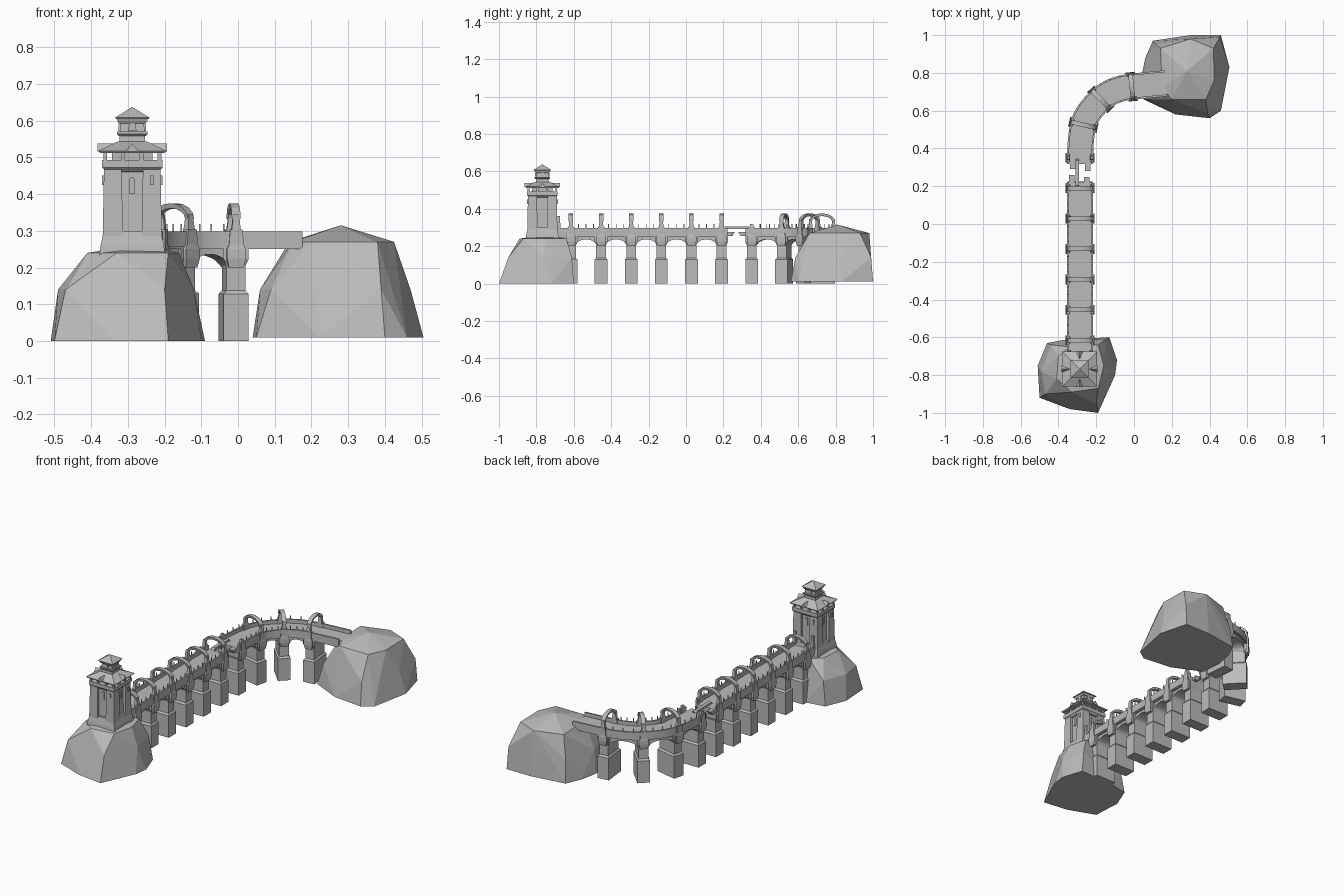
import bpy, bmesh, math
from mathutils import Vector, Matrix

cube = bpy.data.objects.get("Cube")
if cube:
    bpy.data.objects.remove(cube, do_unlink=True)

stone = bpy.data.materials.new("grey stone")
stone.use_nodes = True
grey = (0.5, 0.5, 0.5, 1)
stone.diffuse_color = grey
stone.node_tree.nodes["Principled BSDF"].inputs["Base Color"].default_value = grey


def finish(name, bm):
    bmesh.ops.recalc_face_normals(bm, faces=bm.faces[:])
    mesh = bpy.data.meshes.new(name)
    bm.to_mesh(mesh)
    bm.free()
    mesh.materials.append(stone)
    obj = bpy.data.objects.new(name, mesh)
    bpy.context.collection.objects.link(obj)
    return obj


def skin(bm, rings):
    """Joins matching rings of points into a closed solid."""
    loops = [[bm.verts.new(p) for p in ring] for ring in rings]
    count = len(loops[0])
    for low, high in zip(loops, loops[1:]):
        for i in range(count):
            j = (i + 1) % count
            bm.faces.new((low[i], low[j], high[j], high[i]))
    bm.faces.new(loops[0][::-1])
    bm.faces.new(loops[-1])


def block(bm, place, levels, dx=0, dy=0):
    """Stacked rectangles, each (height, half x, half y), in a local frame."""
    corners = ((-1, -1), (1, -1), (1, 1), (-1, 1))
    skin(bm, [[place @ Vector((dx + sx * hx, dy + sy * hy, z)) for sx, sy in corners]
              for z, hx, hy in levels])


def rock(name, rings, peak):
    bm = bmesh.new()
    for z, outline in rings:
        for x, y in outline:
            bm.verts.new((x, y, z))
    bm.verts.new(peak)
    bmesh.ops.convex_hull(bm, input=bm.verts[:])
    loose = [v for v in bm.verts if not v.link_faces]
    bmesh.ops.delete(bm, geom=loose, context="VERTS")
    bmesh.ops.dissolve_limit(bm, angle_limit=0.06, verts=bm.verts[:], edges=bm.edges[:])
    finish(name, bm)


# Rocks at both ends
rock("tower_rock", [
    (0, [(-.51, -.75), (-.5, -.92), (-.34, -.98), (-.19, -1), (-.1, -.8),
         (-.09, -.72), (-.13, -.6), (-.35, -.61), (-.46, -.63)]),
    (.14, [(-.49, -.78), (-.47, -.9), (-.2, -.95), (-.12, -.76), (-.15, -.61), (-.44, -.64)]),
    (.24, [(-.41, -.82), (-.4, -.7), (-.34, -.65), (-.19, -.64), (-.16, -.75),
           (-.19, -.87), (-.33, -.89)])], (-.28, -.76, .262))
rock("far_rock", [
    (.01, [(.04, .78), (.05, .66), (.22, .58), (.4, .56), (.46, .6), (.505, .83),
           (.46, 1), (.3, 1), (.1, .97), (.06, .88)]),
    (.14, [(.06, .76), (.09, .66), (.39, .585), (.47, .82), (.455, .99), (.11, .955)]),
    (.27, [(.15, .72), (.2, .66), (.38, .66), (.425, .76), (.42, .93), (.3, .98), (.14, .93)])],
    (.28, .81, .315))

# Tower
TOWER = Matrix.Translation((-.288, -.768, 0))
SIDES = [TOWER @ Matrix.Rotation(k * math.pi / 2, 4, "Z") for k in range(4)]


def tower_part(name, levels):
    bm = bmesh.new()
    block(bm, TOWER, [(z, h, h) for z, h in levels])
    finish(name, bm)


tower_part("tower_core", [(.22, .078), (.27, .072), (.3, .066), (.48, .062)])
tower_part("tower_plinth", [(.23, .09), (.262, .086), (.3, .077), (.3, .05)])
tower_part("gallery_floor", [(.46, .07), (.472, .082), (.493, .082)])
tower_part("gallery_core", [(.49, .055), (.52, .055)])
tower_part("gallery_roof", [(.512, .088), (.518, .092), (.543, .04)])
tower_part("lantern_base", [(.535, .036), (.56, .034)])
tower_part("lantern_sill", [(.558, .036), (.564, .042), (.57, .042), (.57, .034)])
tower_part("lantern_room", [(.565, .034), (.605, .031)])
tower_part("lantern_band", [(.592, .036), (.6, .041), (.606, .041)])
tower_part("lantern_roof", [(.604, .044), (.608, .047), (.637, .001)])

bm = bmesh.new()
for side in SIDES:
    block(bm, side, [(.26, .028, .028), (.47, .024, .024)], .053, .053)
finish("tower_corner_piers", bm)
bm = bmesh.new()
for side in SIDES:
    for across in (-.074, -.025, .025):
        block(bm, side, [(.49, .005, .005), (.516, .005, .005)], across, -.074)
finish("gallery_posts", bm)
bm = bmesh.new()
for side in SIDES:
    gable = [(-.018, .516), (.018, .516), (0, .538)]
    skin(bm, [[side @ Vector((x, y, z)) for x, z in gable] for y in (-.095, -.05)])
finish("gallery_dormers", bm)
bm = bmesh.new()
for side in SIDES:
    block(bm, side, [(.572, .012, .004), (.592, .008, .004)], 0, -.034)
    block(bm, side, [(.4, .008, .005), (.44, .008, .005), (.447, .002, .005)], 0, -.064)
    block(bm, side, [(.425, .005, .005), (.45, .005, .005)], .053, -.078)
finish("tower_windows", bm)

# Bridge route: x, y and heading in degrees at each pier
LINE = -.285
route = [(LINE, -.615 + .161 * i, 90) for i in range(7)]
route += [(-.268, .525, 77), (-.176, .66, 44), (-.012, .727, 6), (.17, .745, 5)]
PIERS = len(route) - 1
BROKEN = 5


def along(bay, t):
    """Point and leftward direction on the centre line of a bay."""
    (x0, y0, a0), (x1, y1, a1) = route[bay], route[bay + 1]
    p, q = Vector((x0, y0, 0)), Vector((x1, y1, 0))
    size = (q - p).length
    u, v = (Vector((math.cos(math.radians(a)), math.sin(math.radians(a)), 0)) * size
            for a in (a0, a1))
    point = (p * (2 * t**3 - 3 * t**2 + 1) + u * (t**3 - 2 * t**2 + t)
             + q * (3 * t**2 - 2 * t**3) + v * (t**3 - t**2))
    angle = math.radians(a0 + (a1 - a0) * t)
    return point, Vector((-math.sin(angle), math.cos(angle), 0))


def strip(bm, bay, t0, t1, offset, half, low, high, steps):
    rings = []
    for i in range(steps + 1):
        t = t0 + (t1 - t0) * i / steps
        p, left = along(bay, t)
        up = Vector((0, 0, 1))
        rings.append([p + left * (offset + s * half) + up * z
                      for s, z in ((-1, low(t)), (1, low(t)), (1, high), (-1, high))])
    skin(bm, rings)


def arch(t):
    """Underside height: a flat-crowned arch between pier faces."""
    u = min(1, abs(2 * t - 1) / .7)
    return .2 + .036 * math.sqrt(1 - u * u)


def frame(index):
    x, y, a = route[index]
    return Matrix.Translation((x, y, 0)) @ Matrix.Rotation(math.radians(a), 4, "Z")


# Deck, parapets, arches and rail posts bay by bay
decks, walls, arches, rails = (bmesh.new() for _ in range(4))
for bay in range(PIERS):
    spans = [(0, .2), (.8, 1)] if bay == BROKEN else [(0, 1)]
    last = bay == PIERS - 1
    for t0, t1 in spans:
        steps = 12 if len(spans) == 1 else 3
        strip(decks, bay, t0, t1, 0, .066, lambda t: .25, .276, steps)
        for side in (-1, 1):
            strip(walls, bay, t0, t1, side * .064, .005, lambda t: .256, .298, steps)
        if not last:
            strip(arches, bay, t0, t1, 0, .055, arch, .256, steps * 2)
    for t in (.25, .5, .75):
        if bay == BROKEN or last:
            continue
        p, left = along(bay, t)
        for side in (-1, 1):
            block(rails, Matrix.Translation(p + left * side * .064),
                  [(.29, .002, .002), (.318, .002, .002)])
approach = Matrix.Translation((LINE, -.66, 0))
block(decks, approach, [(.24, .066, .05), (.276, .066, .05)])
for side in (-1, 1):
    block(walls, approach, [(.256, .005, .05), (.298, .005, .05)], side * .064)
    block(walls, approach, [(.29, .009, .012), (.36, .006, .007)], side * .058, -.022)
# Splintered leftovers across the gap
gap = Matrix.Translation((LINE, .27, 0))
block(decks, gap, [(.292, .01, .075), (.304, .01, .065)], -.015)
for x, y, length in ((-.045, -.04, .03), (.035, -.045, .025), (.04, .04, .03), (-.04, .045, .025)):
    block(decks, gap, [(.254, .014, length * .6), (.275, .014, length)], x, y)
for name, bm in (("bridge_deck", decks), ("parapets", walls),
                 ("bridge_arches", arches), ("rail_posts", rails)):
    finish(name, bm)

# Piers, buttresses and the arched frames above them
piers, buttresses, gates = (bmesh.new() for _ in range(3))
for i in range(PIERS):
    place = frame(i)
    block(piers, place, [(0, .034, .066), (.128, .034, .066), (.138, .026, .058),
                         (.205, .026, .058), (.222, .034, .066), (.25, .034, .066)])
    for side in (-1, 1):
        block(buttresses, place, [(.2, .02, .008), (.225, .026, .012), (.25, .026, .012),
                                  (.262, .02, .01), (.303, .017, .01)], 0, side * .065)
        if i == BROKEN + 1:
            block(gates, place, [(.3, .012, .009), (.318, .008, .006)], 0, side * .062)
        else:
            block(gates, place, [(.3, .013, .01), (.322, .01, .008), (.345, .008, .007)],
                  0, side * .062)
    if i != BROKEN + 1:
        rings = []
        for k in range(9):
            c, s = math.cos(math.pi * k / 8), math.sin(math.pi * k / 8)
            rings.append([place @ Vector((w, c * r, .332 + s * (r - .026)))
                          for w, r in ((-.009, .055), (.009, .055), (.012, .069), (-.012, .069))])
        skin(gates, rings)
finish("bridge_piers", piers)
finish("pier_buttresses", buttresses)
finish("arched_frames", gates)
